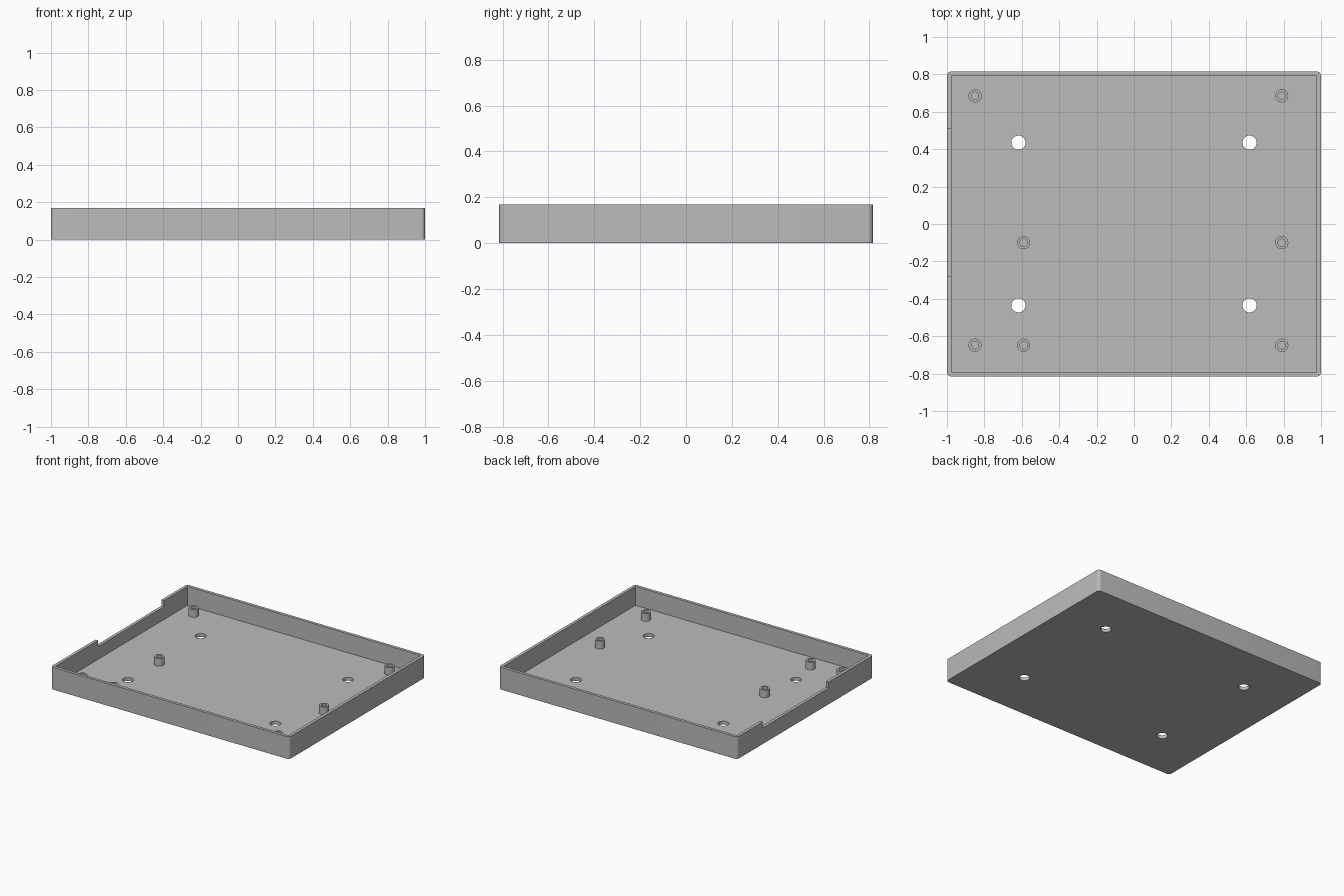
import bpy, bmesh, math
from mathutils import Matrix, Vector

if "Cube" in bpy.data.objects:
    bpy.data.objects.remove(bpy.data.objects["Cube"], do_unlink=True)

HALF_X, HALF_Y, HEIGHT = 1.0, 0.815, 0.168
WALL, FLOOR, CORNER = 0.023, 0.025, 0.022

grey = bpy.data.materials.new("plain grey")
grey.use_nodes = True
colour = (0.5, 0.5, 0.5, 1)
grey.diffuse_color = colour
grey.node_tree.nodes["Principled BSDF"].inputs["Base Color"].default_value = colour


def make_object(name, bm):
    bmesh.ops.recalc_face_normals(bm, faces=bm.faces)
    mesh = bpy.data.meshes.new(name)
    bm.to_mesh(mesh)
    bm.free()
    mesh.materials.append(grey)
    obj = bpy.data.objects.new(name, mesh)
    bpy.context.collection.objects.link(obj)
    return obj


def box(name, low, high, corner=0):
    low, high = Vector(low), Vector(high)
    bm = bmesh.new()
    bmesh.ops.create_cube(bm, size=1, matrix=Matrix.Translation((low + high) / 2)
                          @ Matrix.Diagonal((high - low).to_4d()))
    if corner:
        upright = [e for e in bm.edges
                   if abs(e.verts[0].co.z - e.verts[1].co.z) > 0.01]
        bmesh.ops.bevel(bm, geom=upright, offset=corner, segments=6,
                        profile=0.5, affect='EDGES')
    return make_object(name, bm)


def cylinder(name, x, y, radius, low, high):
    bm = bmesh.new()
    bmesh.ops.create_cone(bm, cap_ends=True, segments=32, radius1=radius,
                          radius2=radius, depth=high - low,
                          matrix=Matrix.Translation((x, y, (low + high) / 2)))
    return make_object(name, bm)


def activate(obj):
    bpy.ops.object.select_all(action='DESELECT')
    obj.select_set(True)
    bpy.context.view_layer.objects.active = obj


def cut(target, cutter):
    mod = target.modifiers.new("cut", 'BOOLEAN')
    mod.operation, mod.solver, mod.object = 'DIFFERENCE', 'EXACT', cutter
    activate(target)
    bpy.ops.object.modifier_apply(modifier=mod.name)
    bpy.data.objects.remove(cutter, do_unlink=True)


def smooth(obj):
    activate(obj)
    bpy.ops.object.shade_smooth_by_angle(angle=math.radians(30))


# Open tray with rounded outer corners and square inner ones
tray = box("tray", (-HALF_X, -HALF_Y, 0), (HALF_X, HALF_Y, HEIGHT), CORNER)
cut(tray, box("cavity", (WALL - HALF_X, WALL - HALF_Y, FLOOR),
              (HALF_X - WALL, HALF_Y - WALL, HEIGHT + 0.1)))

# Shallow notch in the rim of the right wall
cut(tray, box("notch", (-HALF_X - 0.1, -0.28, 0.122),
              (-HALF_X + 0.06, 0.51, HEIGHT + 0.1)))

# Mounting holes through the floor
for sx in (-1, 1):
    for sy in (-1, 1):
        cut(tray, cylinder("hole", sx * 0.618, sy * 0.435, 0.038, -0.1, 0.1))
smooth(tray)

# Hollow standoffs on the floor
spots = [(-0.85, 0.685), (0.79, 0.685), (-0.59, -0.1), (0.79, -0.1),
         (-0.85, -0.648), (-0.59, -0.648), (0.79, -0.648)]
for i, (x, y) in enumerate(spots, 1):
    standoff = cylinder(f"standoff_{i}", x, y, 0.035, FLOOR - 0.005, 0.083)
    cut(standoff, cylinder("bore", x, y, 0.02, FLOOR + 0.001, 0.2))
    smooth(standoff)
